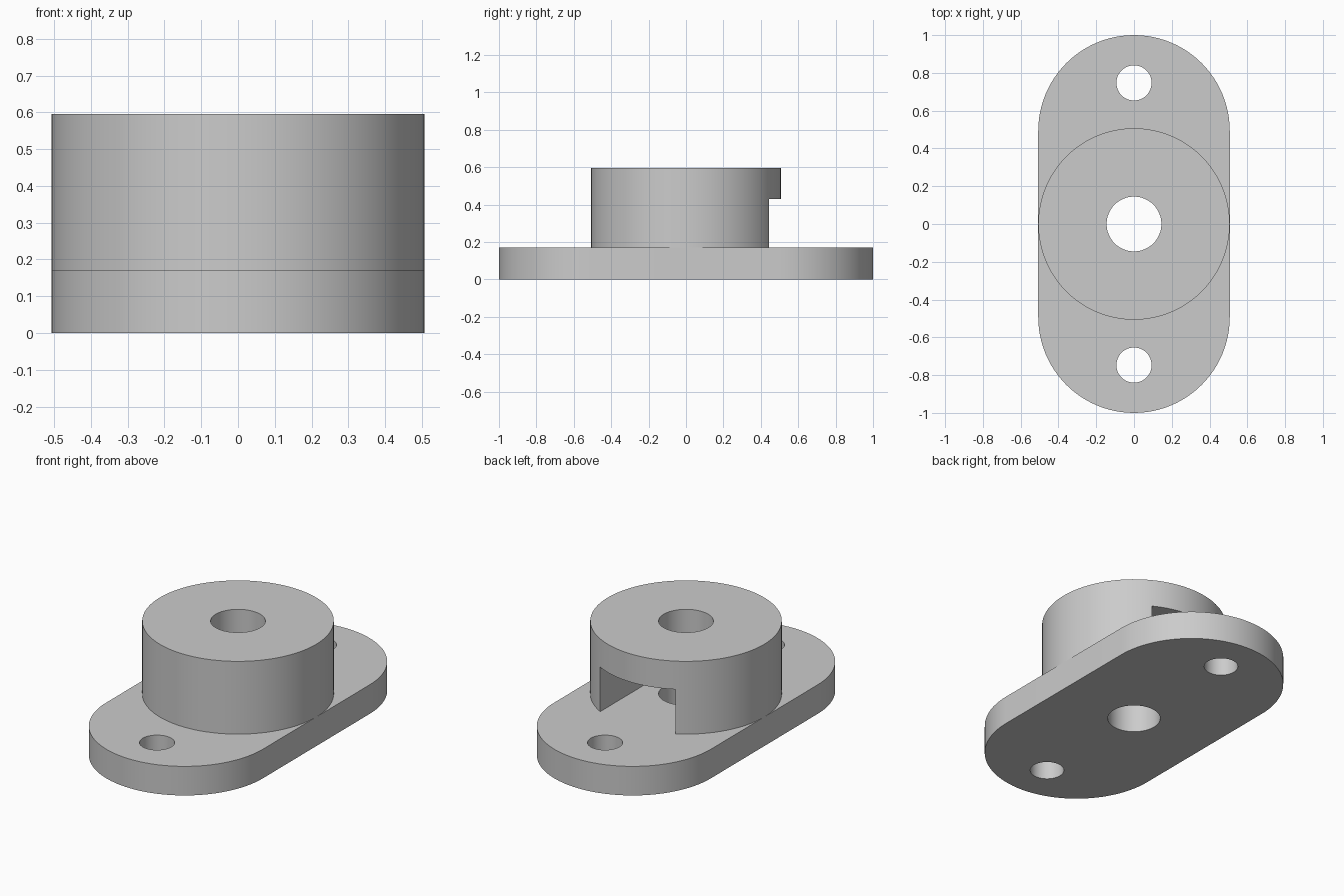
import bpy
import bmesh
from math import sin, cos, pi

if "Cube" in bpy.data.objects:
    bpy.data.objects.remove(bpy.data.objects["Cube"])

RADIUS = 0.507      # boss radius and plate half width
PLATE_TOP = 0.17
SLOT_TOP = 0.43
TOP = 0.595
SLOT_HALF = 0.243   # half width of the nut slot

grey = bpy.data.materials.new("plain grey")
grey.use_nodes = True
grey.diffuse_color = (0.6, 0.6, 0.6, 1)
grey.node_tree.nodes["Principled BSDF"].inputs["Base Color"].default_value = grey.diffuse_color


def arc(radius, cy=0.0, start=0.0, sweep=2 * pi, steps=96):
    """Points on an arc centred on x = 0; a full circle does not repeat its start."""
    count = steps if sweep >= 2 * pi else steps + 1
    return [(radius * cos(start + sweep * i / steps),
             cy + radius * sin(start + sweep * i / steps)) for i in range(count)]


def prism(name, outline, bottom, top):
    """Extrude a flat outline between two heights."""
    bm = bmesh.new()
    face = bm.faces.new([bm.verts.new((x, y, bottom)) for x, y in outline])
    extruded = bmesh.ops.extrude_face_region(bm, geom=[face])["geom"]
    raised = [v for v in extruded if isinstance(v, bmesh.types.BMVert)]
    bmesh.ops.translate(bm, verts=raised, vec=(0, 0, top - bottom))
    bmesh.ops.recalc_face_normals(bm, faces=bm.faces)
    mesh = bpy.data.meshes.new(name)
    bm.to_mesh(mesh)
    bm.free()
    mesh.materials.append(grey)
    obj = bpy.data.objects.new(name, mesh)
    bpy.context.collection.objects.link(obj)
    return obj


def activate(obj):
    bpy.ops.object.select_all(action="DESELECT")
    obj.select_set(True)
    bpy.context.view_layer.objects.active = obj


def cut(obj, outline, bottom, top):
    """Subtract a prism from a part and discard the cutter."""
    cutter = prism("cutter", outline, bottom, top)
    cutter.hide_render = True
    mod = obj.modifiers.new("cut", "BOOLEAN")
    mod.operation = "DIFFERENCE"
    mod.solver = "EXACT"
    mod.object = cutter
    activate(obj)
    bpy.ops.object.modifier_apply(modifier=mod.name)
    bpy.data.objects.remove(cutter)


# Base plate with rounded ends, two screw holes and the central bore
end = 1 - RADIUS
stadium = arc(RADIUS, end, 0, pi, 48) + arc(RADIUS, -end, pi, pi, 48)
plate = prism("base_plate", stadium, 0, PLATE_TOP)
for cy, radius in ((0, 0.145), (0.747, 0.093), (-0.747, 0.093)):
    cut(plate, arc(radius, cy, steps=64), -0.1, TOP)

# Round boss with its bore and a nut slot open to the back
boss = prism("boss", arc(RADIUS), PLATE_TOP, TOP)
cut(boss, arc(0.145, steps=64), 0, 1)
corner = SLOT_HALF / cos(pi / 6)
slot = [(SLOT_HALF, 0.7), (-SLOT_HALF, 0.7), (-SLOT_HALF, -corner / 2),
        (0, -corner), (SLOT_HALF, -corner / 2)]
cut(boss, slot, 0, SLOT_TOP)

for part in (plate, boss):
    activate(part)
    bpy.ops.object.shade_smooth_by_angle(angle=pi / 6)
